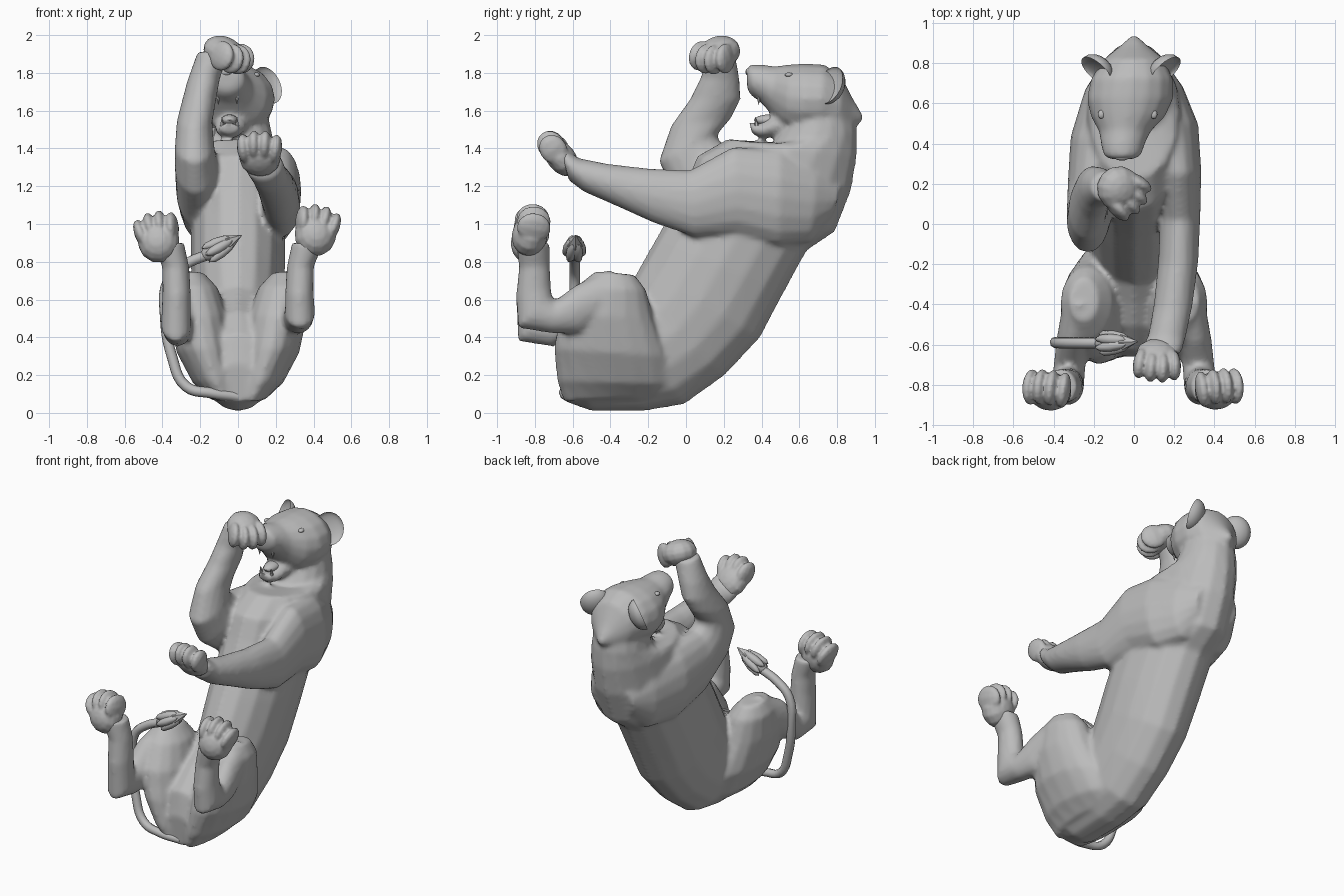
import bpy, bmesh, math
from mathutils import Matrix, Vector

cube = bpy.data.objects.get("Cube")
if cube:
    bpy.data.objects.remove(cube, do_unlink=True)

grey = bpy.data.materials.new("plain grey")
grey.use_nodes = True
grey.diffuse_color = (0.5, 0.5, 0.5, 1)
bsdf = grey.node_tree.nodes["Principled BSDF"]
bsdf.inputs["Base Color"].default_value = (0.5, 0.5, 0.5, 1)
bsdf.inputs["Roughness"].default_value = 0.8


def make(name, bm):
    """Turn a bmesh into a smooth-shaded object."""
    bmesh.ops.recalc_face_normals(bm, faces=bm.faces)
    mesh = bpy.data.meshes.new(name)
    bm.to_mesh(mesh)
    bm.free()
    mesh.materials.append(grey)
    ob = bpy.data.objects.new(name, mesh)
    bpy.context.collection.objects.link(ob)
    bpy.ops.object.select_all(action='DESELECT')
    ob.select_set(True)
    bpy.context.view_layer.objects.active = ob
    bpy.ops.object.shade_smooth_by_angle(angle=math.radians(45))
    return ob


def merge(ob, voxel, rounds):
    """Fuse overlapping pieces into one skin."""
    remesh = ob.modifiers.new("merge", 'REMESH')
    remesh.mode = 'VOXEL'
    remesh.voxel_size = voxel
    remesh.use_smooth_shade = True
    soften = ob.modifiers.new("soften", 'SMOOTH')
    soften.factor = .5
    soften.iterations = rounds


def loft(bm, sections, mirror=1, n=16):
    """Skin oval rings; each is (x, half width, (y, z), (y, z)) for two opposite points."""
    rings = []
    for x, w, p, q in sections:
        a, b = Vector((x * mirror, *p)), Vector((x * mirror, *q))
        mid, half = (a + b) / 2, (a - b) / 2
        rings.append([bm.verts.new(mid + half * math.sin(t) + Vector((w * math.cos(t), 0, 0)))
                      for t in (math.tau * i / n for i in range(n))])
    for r, s in zip(rings, rings[1:]):
        for i in range(n):
            j = (i + 1) % n
            bm.faces.new((r[i], r[j], s[j], s[i]))
    bm.faces.new(rings[0])
    bm.faces.new(rings[-1])


def frame(direction, side):
    d = Vector(direction).normalized()
    s = Vector(side)
    s = (s - d * s.dot(d)).normalized()
    return d, s, d.cross(s)


def blob(bm, centre, axes, sizes, seg=12, rings=8):
    """Ellipsoid with its own axes."""
    m = Matrix([a * r for a, r in zip(axes, sizes)]).transposed().to_4x4()
    bmesh.ops.create_uvsphere(bm, u_segments=seg, v_segments=rings, radius=1,
                              matrix=Matrix.Translation(centre) @ m)


def spike(bm, base, tip, radius):
    base, tip = Vector(base), Vector(tip)
    d = tip - base
    rot = d.to_track_quat('Z', 'Y').to_matrix().to_4x4()
    bmesh.ops.create_cone(bm, cap_ends=True, segments=6, radius1=radius, radius2=0,
                          depth=d.length, matrix=Matrix.Translation((base + tip) / 2) @ rot)


body = bmesh.new()

# Torso from rump to neck: front point, back point
loft(body, [
    (0, .12, (-.66, .26), (-.64, .06)), (0, .18, (-.63, .42), (-.5, .01)),
    (0, .2, (-.51, .54), (-.22, .01)), (0, .215, (-.39, .61), (-.01, .045)),
    (0, .225, (-.3, .67), (.2, .195)), (0, .24, (-.24, .78), (.39, .395)),
    (0, .25, (-.16, .92), (.52, .64)), (0, .25, (-.08, 1.06), (.64, .86)),
    (0, .255, (0, 1.22), (.79, .96)), (0, .25, (.06, 1.36), (.875, 1.18)),
    (0, .225, (.22, 1.45), (.905, 1.36)), (0, .185, (.45, 1.42), (.905, 1.49)),
    (0, .16, (.54, 1.54), (.88, 1.61)), (0, .14, (.54, 1.68), (.8, 1.72))])

# Head from muzzle to the pointed crest: top point, bottom point
loft(body, [
    (-.06, .06, (.32, 1.82), (.325, 1.71)), (-.058, .095, (.34, 1.845), (.345, 1.68)),
    (-.055, .11, (.4, 1.845), (.4, 1.64)), (-.045, .13, (.47, 1.835), (.455, 1.575)),
    (-.03, .185, (.55, 1.845), (.52, 1.5)), (-.02, .215, (.63, 1.85), (.61, 1.475)),
    (-.01, .205, (.73, 1.845), (.71, 1.48)), (0, .15, (.82, 1.79), (.82, 1.48)),
    (0, .075, (.88, 1.67), (.88, 1.5)), (0, .012, (.94, 1.57), (.935, 1.545))])

# Open lower jaw
loft(body, [
    (-.045, .045, (.335, 1.54), (.35, 1.475)), (-.045, .07, (.39, 1.53), (.41, 1.455)),
    (-.04, .085, (.45, 1.57), (.48, 1.465)), (-.02, .1, (.6, 1.6), (.6, 1.47))])

# Left arm reaching forward: top point, bottom point
loft(body, [
    (.07, .09, (.83, 1.22), (.77, 1.02)), (.125, .12, (.7, 1.33), (.66, .9)),
    (.185, .135, (.5, 1.4), (.49, .88)),
    (.22, .115, (.25, 1.41), (.28, .945)), (.23, .1, (.02, 1.285), (.05, .93)),
    (.22, .1, (-.2, 1.295), (-.17, 1.005)), (.195, .097, (-.42, 1.32), (-.38, 1.1)),
    (.165, .095, (-.57, 1.35), (-.54, 1.17)), (.13, .105, (-.67, 1.42), (-.62, 1.23))])

# Right arm bent and raised: inner point, outer point
loft(body, [
    (-.07, .09, (.83, 1.22), (.77, 1.02)), (-.125, .12, (.68, 1.33), (.65, .9)),
    (-.185, .13, (.42, 1.4), (.45, .9)),
    (-.21, .12, (.2, 1.42), (.2, .98)), (-.22, .115, (.17, 1.45), (-.06, 1.16)),
    (-.23, .105, (.17, 1.48), (-.145, 1.33)), (-.23, .095, (.24, 1.56), (-.08, 1.52)),
    (-.205, .09, (.29, 1.66), (.02, 1.66)), (-.18, .085, (.285, 1.76), (.08, 1.78)),
    (-.13, .085, (.26, 1.9), (.11, 1.92))])

# Hind legs: thigh, then calf folding at the heel up to the ankle
for side, drop in ((1, 0), (-1, -.07)):
    loft(body, [
        (.07, .08, (-.65, .06), (-.1, .09)), (.12, .12, (-.685, .17), (-.08, .15)),
        (.175, .15, (-.7, .34), (-.1, .3)),
        (.21, .155, (-.67, .52), (-.17, .5)), (.235, .13, (-.58, .67), (-.21, .65)),
        (.25, .07, (-.48, .75), (-.27, .73))], side)
    loft(body, [
        (.27, .085, (-.4, .76), (-.4, .5)), (.3, .085, (-.58, .68), (-.56, .42)),
        (.32, .08, (-.7, .59 + drop / 2), (-.7, .42 + drop)),
        (.328, .08, (-.71, .62 + drop), (-.89, .45 + drop)),
        (.325, .075, (-.715, .67), (-.9, .62)),
        (.33, .072, (-.72, .78), (-.885, .77)), (.37, .085, (-.72, .9), (-.9, .9))], side)

merge(make("body", body), .016, 4)


# Paws: a palm with four broad toes
def paw(name, centre, direction, side, thick):
    d, s, n = frame(direction, side)
    c = Vector(centre)
    bm = bmesh.new()
    blob(bm, c - d * .03, (d, s, n), (.115, .112, thick * 1.05))
    for i in range(4):
        off = i - 1.5
        reach = .055 - .012 * off * off
        blob(bm, c + d * reach + s * off * .055, (d + s * off * .08, s, n),
             (.085, .037, thick), 10, 8)
    merge(make(name, bm), .01, 1)


paw("left_front_paw", (.115, -.68, 1.375), (-.02, -.6, .75), (1, 0, -.1), .072)
paw("right_front_paw", (-.055, .16, 1.895), (.65, -.55, -.4), (.6, .7, -.1), .08)
paw("left_hind_paw", (.415, -.82, .97), (.2, .25, 1), (1, .1, -.2), .09)
paw("right_hind_paw", (-.425, -.825, .935), (-.2, .25, 1), (-1, .1, -.2), .09)

# Cupped ears turned outward and leaning back
for side, name in ((1, "left_ear"), (-1, "right_ear")):
    bm = bmesh.new()
    bmesh.ops.create_uvsphere(bm, u_segments=16, v_segments=12, radius=1)
    for v in bm.verts:
        if v.co.y < 0:
            v.co.y *= -.45
    rot = Matrix.Rotation(math.radians(42 * side), 4, 'Z') @ Matrix.Rotation(math.radians(-22), 4, 'X')
    bm.transform(Matrix.Translation((.172 * side - .015, .76, 1.735)) @ rot
                 @ Matrix.Diagonal((.095, .07, .105, 1)))
    make(name, bm)

# Eyes, nose, tongue and teeth
axes = (Vector((1, 0, 0)), Vector((0, 1, 0)), Vector((0, 0, 1)))
for side, name in ((1, "left_eye"), (-1, "right_eye")):
    bm = bmesh.new()
    blob(bm, (-.032 + .13 * side, .545, 1.79), axes, (.018, .022, .012))
    make(name, bm)
bm = bmesh.new()
blob(bm, (-.06, .335, 1.805), axes, (.04, .02, .022))
make("nose", bm)
bm = bmesh.new()
blob(bm, (-.045, .44, 1.55), axes, (.045, .08, .03))
make("tongue", bm)
bm = bmesh.new()
for sx in (-1, 1):
    spike(bm, (-.055 + .05 * sx, .385, 1.68), (-.055 + .05 * sx, .385, 1.63), .014)
    spike(bm, (-.045 + .04 * sx, .375, 1.52), (-.045 + .04 * sx, .365, 1.57), .012)
make("teeth", bm)

# Ragged fur below the cheeks
bm = bmesh.new()
for sx in (-1, 1):
    for y in (.56, .61, .66):
        spike(bm, (.09 * sx - .02, y + .02, 1.52), (.11 * sx - .02, y - .02, 1.46), .03)
make("cheek_fur", bm)

# Tail curling up beside the right leg
curve = bpy.data.curves.new("tail", 'CURVE')
curve.dimensions = '3D'
curve.bevel_depth = .028
curve.bevel_resolution = 2
curve.resolution_u = 5
curve.use_fill_caps = True
path = [(0, -.62, .085), (-.14, -.645, .105), (-.275, -.63, .14), (-.35, -.61, .3),
        (-.385, -.59, .5), (-.37, -.59, .7), (-.28, -.59, .785), (-.14, -.59, .845)]
spline = curve.splines.new('BEZIER')
spline.bezier_points.add(len(path) - 1)
for p, co in zip(spline.bezier_points, path):
    p.co = co
    p.handle_left_type = p.handle_right_type = 'AUTO'
curve.materials.append(grey)
tail = bpy.data.objects.new("tail", curve)
bpy.context.collection.objects.link(tail)

# Tail tuft made of overlapping locks
d, s, n = frame((.2, .01, .11), (0, 1, 0))
c = Vector((-.1, -.59, .875))
bm = bmesh.new()
blob(bm, c - d * .01, (d, s, n), (.1, .05, .05))
for i in range(6):
    a = math.tau * i / 6
    out = s * math.cos(a) + n * math.sin(a)
    blob(bm, c + out * .035, (d - out * .15, out, d.cross(out)), (.085, .026, .026), 8, 6)
spike(bm, c + d * .05, c + d * .14, .045)
make("tail_tuft", bm)
